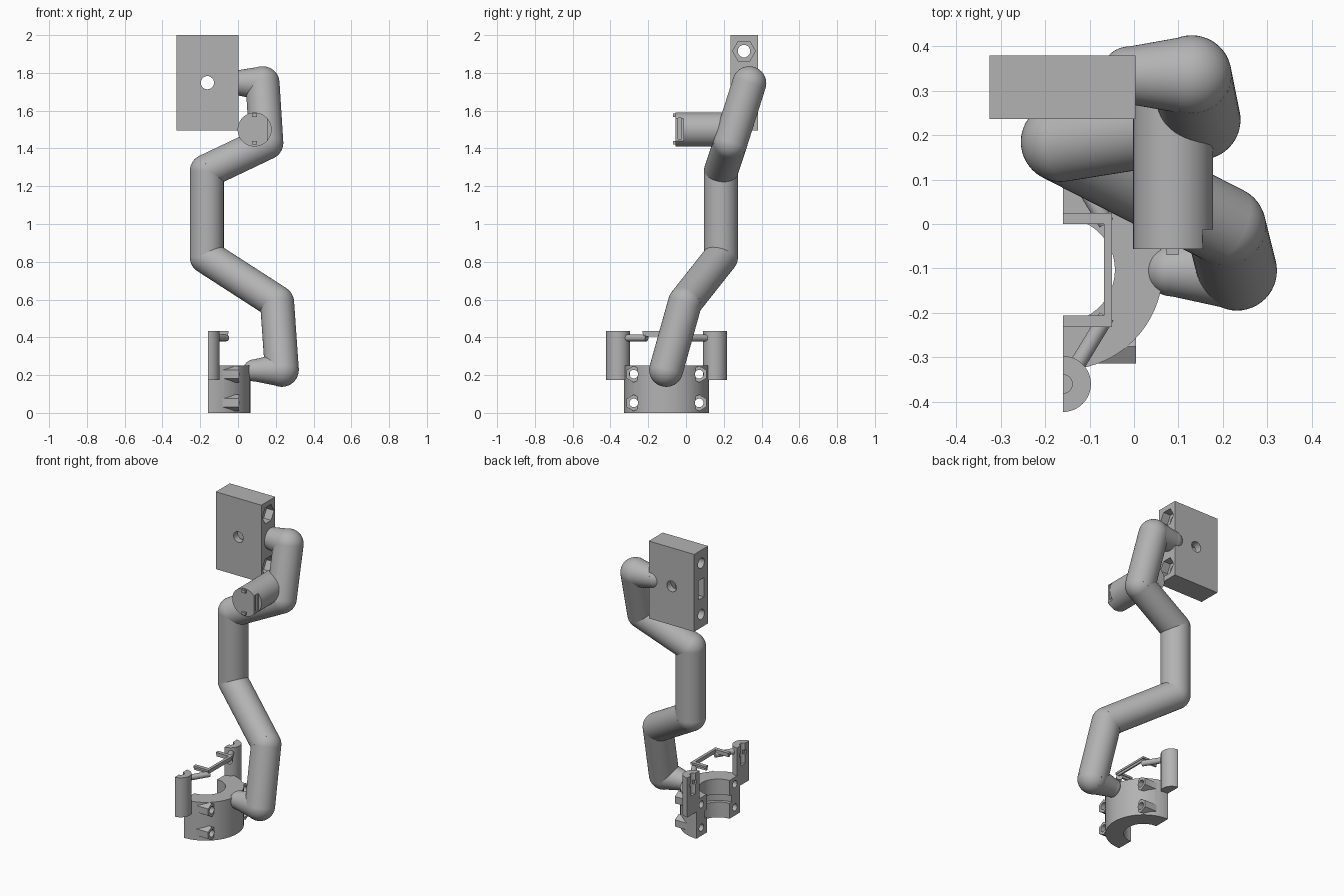
import bpy, bmesh, math
from mathutils import Vector, Matrix

if "Cube" in bpy.data.objects:
    bpy.data.objects.remove(bpy.data.objects["Cube"])

grey = bpy.data.materials.new("light grey plastic")
grey.diffuse_color = (0.45, 0.45, 0.45, 1)
grey.use_nodes = True
grey.node_tree.nodes["Principled BSDF"].inputs["Base Color"].default_value = grey.diffuse_color
AXES = {"x": Vector((1, 0, 0)), "y": Vector((0, 1, 0)), "z": Vector((0, 0, 1))}


def finish(bm, name, smooth=True):
    bmesh.ops.recalc_face_normals(bm, faces=bm.faces)
    me = bpy.data.meshes.new(name)
    bm.to_mesh(me)
    bm.free()
    me.materials.append(grey)
    ob = bpy.data.objects.new(name, me)
    bpy.context.collection.objects.link(ob)
    if smooth:
        shade(ob)
    return ob


def shade(ob):
    bpy.ops.object.select_all(action="DESELECT")
    ob.select_set(True)
    bpy.context.view_layer.objects.active = ob
    bpy.ops.object.shade_smooth_by_angle(angle=math.radians(30))


def box(name, lo, hi):
    lo, hi = Vector(lo), Vector(hi)
    bm = bmesh.new()
    bmesh.ops.create_cube(bm, size=1)
    for v in bm.verts:
        v.co = Vector([(lo[i] + hi[i]) / 2 + v.co[i] * (hi[i] - lo[i]) for i in range(3)])
    return finish(bm, name, False)


def add_rod(bm, a, b, r1, r2, n, spin=0):
    a, b = Vector(a), Vector(b)
    d = b - a
    m = (Matrix.Translation((a + b) / 2) @ d.to_track_quat("Z", "Y").to_matrix().to_4x4()
         @ Matrix.Rotation(spin, 4, "Z"))
    bmesh.ops.create_cone(bm, cap_ends=True, segments=n, radius1=r1, radius2=r2,
                          depth=d.length, matrix=m)


def rod(name, a, b, r, n=48, spin=0):
    bm = bmesh.new()
    add_rod(bm, a, b, r, r, n, spin)
    return finish(bm, name)


def boolean(ob, others, op="DIFFERENCE"):
    for c in others:
        c.hide_render = True
        mod = ob.modifiers.new("cut", "BOOLEAN")
        mod.operation, mod.solver, mod.object = op, "EXACT", c
        bpy.context.view_layer.objects.active = ob
        bpy.ops.object.modifier_apply(modifier=mod.name)
        bpy.data.objects.remove(c)
    shade(ob)


# bent arm: straight tubes with ball joints, tapered at both ends
path = [((0.085, -0.105, 0.225), 0.058), ((0.232, -0.105, 0.228), 0.09),
        ((0.207, -0.005, 0.585), 0.09), ((-0.165, 0.185, 0.825), 0.09),
        ((-0.165, 0.185, 1.28), 0.09), ((0.15, 0.235, 1.43), 0.09),
        ((0.13, 0.335, 1.745), 0.09), ((-0.01, 0.335, 1.748), 0.065)]
bm = bmesh.new()
for (a, ra), (b, rb) in zip(path, path[1:]):
    add_rod(bm, a, b, ra, rb, 48)
for p, r in path:
    bmesh.ops.create_uvsphere(bm, u_segments=48, v_segments=24, radius=r,
                              matrix=Matrix.Translation(p))
finish(bm, "bent_arm")

# top mounting block with bolt holes, nut pockets and a nut slot
block = box("mount_block", (-0.325, 0.236, 1.495), (0.003, 0.38, 2.0))
cuts = [rod("cut", (-0.162, 0.1, 1.748), (-0.162, 0.5, 1.748), 0.035, 32),
        box("cut", (-0.4, 0.28, 1.685), (-0.12, 0.335, 1.81))]
for z in (1.915, 1.58):
    cuts.append(rod("cut", (-0.4, 0.307, z), (0.1, 0.307, z), 0.033, 32))
    cuts.append(rod("cut", (-0.05, 0.307, z), (0.1, 0.307, z), 0.06, 6, math.pi / 2))
boolean(block, cuts)

# forward-facing socket with a notched collar
socket = rod("socket", (0.088, -0.056, 1.5), (0.088, 0.28, 1.5), 0.09)
boolean(socket, [box("cut", (0.155, -0.1, 1.4), (0.3, -0.012, 1.56)),
                 box("cut", (0.12, -0.043, 1.45), (0.3, -0.025, 1.56))])
for z in (1.43, 1.575):
    box("socket_tab", (0.073, -0.07, z - 0.009), (0.1, -0.045, z + 0.009))

# half-ring clamp with hexagonal bolt bosses
CX, CY = -0.16, -0.1035
clamp = rod("clamp", (CX, CY, 0), (CX, CY, 0.25), 0.225, 96)
bosses, cuts = [], []
for y in (CY - 0.173, CY + 0.173):
    for z in (0.053, 0.205):
        bosses.append(rod("boss", (-0.14, y, z), (0.005, y, z), 0.044, 6))
        cuts.append(rod("cut", (-0.3, y, z), (0.1, y, z), 0.023, 24))
boolean(clamp, bosses, "UNION")
cuts += [rod("cut", (CX, CY, -0.1), (CX, CY, 0.4), 0.117, 64),
         rod("cut", (CX, CY, 0.1), (CX, CY, 0.15), 0.14, 64),
         box("cut", (-0.6, -0.6, -0.1), (CX, 0.5, 0.5))]
boolean(clamp, cuts)

# mirrored half-round posts and their struts
for s, side in ((-1, "front"), (1, "back")):
    py = CY + s * 0.257
    post = rod(side + "_post", (CX, py, 0.175), (CX, py, 0.433), 0.063)
    boolean(post, [box("cut", (-0.4, py - 0.2, 0), (CX, py + 0.2, 0.6)),
                   rod("cut", (CX, py, 0.3), (CX, py, 0.5), 0.021, 24),
                   box("cut", (-0.3, py - 0.035, 0.36), (CX + 0.015, py + 0.035, 0.385))])
    rod(side + "_strut", (-0.135, CY + s * 0.225, 0.397), (-0.062, CY + s * 0.105, 0.397), 0.018, 24)
    # side legs of the U-shaped bracket, angle section
    box(side + "_bracket_leg", *sorted([(CX, CY + s * 0.103, 0.42), (-0.05, CY + s * 0.128, 0.433)],
                                       key=lambda p: p[2]))
    box(side + "_bracket_lip", (CX, CY + s * 0.115 - 0.006, 0.405), (-0.055, CY + s * 0.115 + 0.006, 0.424))

# cross bar of the bracket
box("bracket_bar", (-0.068, CY - 0.128, 0.42), (-0.05, CY + 0.128, 0.433))
box("bracket_bar_lip", (-0.064, CY - 0.118, 0.405), (-0.054, CY + 0.118, 0.424))
